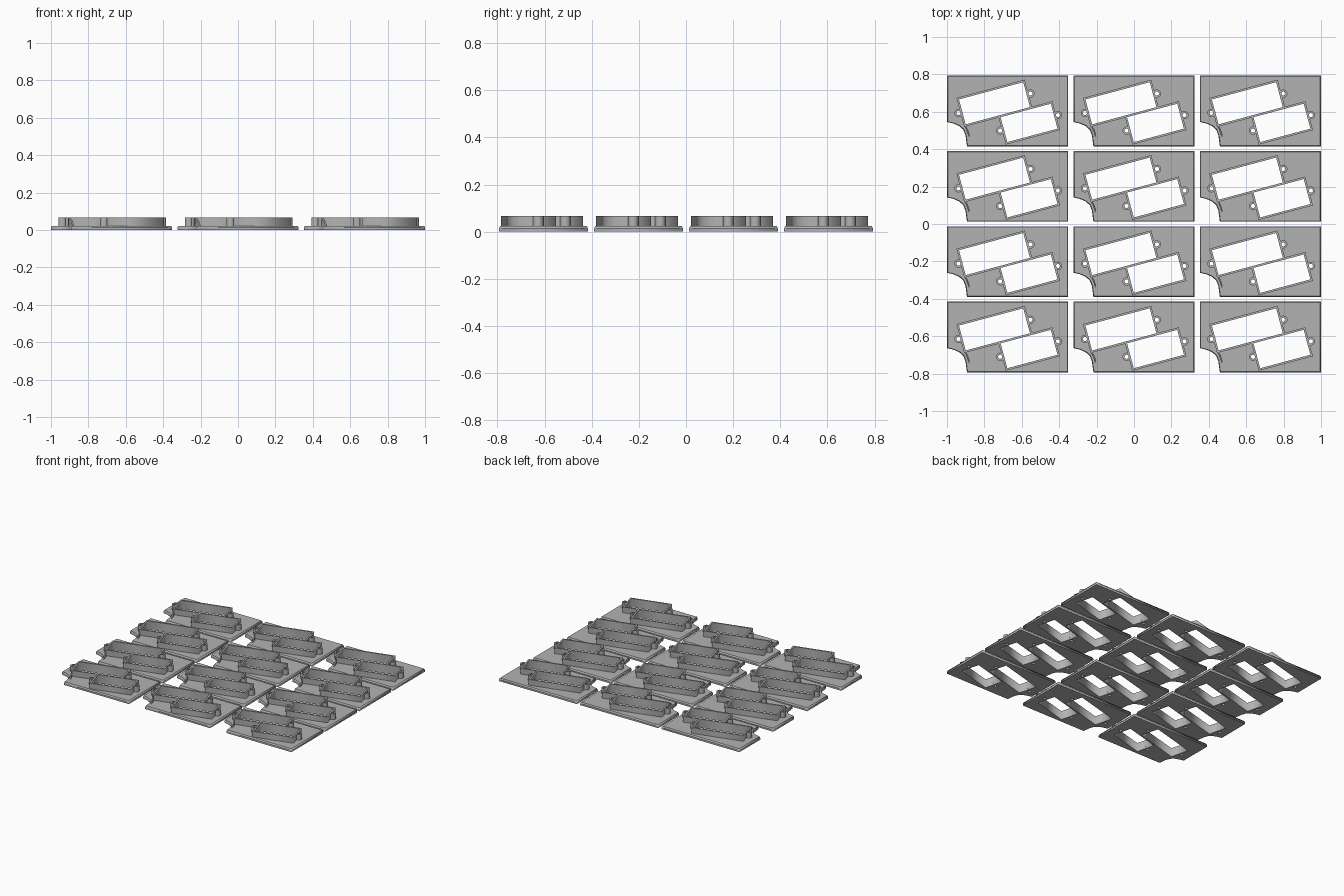
import bpy
from math import sin, cos, pi, radians
from mathutils import Vector, Matrix

cube = bpy.data.objects.get("Cube")
if cube:
    bpy.data.objects.remove(cube)

grey = bpy.data.materials.new("matte_grey")
grey.use_nodes = True
colour = (0.45, 0.45, 0.45, 1)
grey.diffuse_color = colour
grey.node_tree.nodes["Principled BSDF"].inputs["Base Color"].default_value = colour

PLATE_MID, PLATE_TOP, WALL_TOP = 0.013, 0.023, 0.066
WALL = 0.011
TILT = Matrix.Rotation(radians(15), 2)


def slab(name, loops, z0, z1, shape=None):
    """Extruded flat mesh; inner loops become holes. shape() may move top vertices."""
    curve = bpy.data.curves.new(name, 'CURVE')
    curve.dimensions = '2D'
    curve.fill_mode = 'BOTH'
    curve.extrude = (z1 - z0) / 2
    for loop in loops:
        spline = curve.splines.new('POLY')
        spline.points.add(len(loop) - 1)
        for point, (x, y) in zip(spline.points, loop):
            point.co = (x, y, 0, 1)
        spline.use_cyclic_u = True
    temp = bpy.data.objects.new(name, curve)
    mesh = bpy.data.meshes.new_from_object(temp)
    bpy.data.objects.remove(temp)
    bpy.data.curves.remove(curve)
    mid = (z0 + z1) / 2
    for v in mesh.vertices:
        v.co.z += mid
        if shape and v.co.z > mid:
            shape(v.co)
    mesh.materials.clear()
    mesh.materials.append(grey)
    mesh.name = name
    return mesh


def rect(centre, half_x, half_y):
    corners = ((-1, -1), (1, -1), (1, 1), (-1, 1))
    return [Vector(centre) + TILT @ Vector((sx * half_x, sy * half_y)) for sx, sy in corners]


def circle(centre, radius, sides=20):
    return [(centre[0] + radius * cos(2 * pi * i / sides),
             centre[1] + radius * sin(2 * pi * i / sides)) for i in range(sides)]


# Plate outline with the curved cutaway at the front left corner
outline = [(-0.324, 0.189), (-0.324, -0.059), (-0.29, -0.067), (-0.26, -0.08),
           (-0.237, -0.1), (-0.225, -0.13), (-0.217, -0.189), (0.324, -0.189), (0.324, 0.189)]

# Two tilted windows: centre, half length, half width
windows = [((-0.07, 0.041), 0.178, 0.069), ((0.115, -0.064), 0.139, 0.069)]
bosses = [Vector(c) + TILT @ Vector((s * (hx + 0.021), 0))
          for c, hx, hy in windows for s in (-1, 1)]
holes = [rect(*w) for w in windows] + [circle(b, 0.011) for b in bosses]


def chamfer(co):
    if any(abs(co.x - x) + abs(co.y - y) < 0.0001 for x, y in outline):
        co.x *= 0.985
        co.y *= 0.975


def slope_down(co):
    t = min(1, max(0, (-0.078 - co.y) / 0.062))
    co.z = WALL_TOP + (PLATE_TOP + 0.002 - WALL_TOP) * t


parts = [slab("plate_base", [outline] + holes, 0, PLATE_MID),
         slab("plate_top", [outline] + holes, PLATE_MID, PLATE_TOP, chamfer)]

# Raised walls around each window
for label, (c, hx, hy) in zip(("upper", "lower"), windows):
    loops = [rect(c, hx + WALL, hy + WALL), rect(c, hx, hy)]
    parts.append(slab(label + "_window_wall", loops, PLATE_MID, WALL_TOP))

# Screw bosses at the window ends
for b in bosses:
    parts.append(slab("screw_boss", [circle(b, 0.022), circle(b, 0.011)], PLATE_MID, WALL_TOP))

# Sloping rib beside the cutaway
spine = [(-0.234, -0.078), (-0.222, -0.097), (-0.214, -0.118), (-0.209, -0.14)]
rib = spine + [(x + 0.008, y + 0.002) for x, y in reversed(spine)]
parts.append(slab("cutaway_rib", [rib], PLATE_MID, WALL_TOP, slope_down))

# Grid of identical panels
for col in range(3):
    for row in range(4):
        for mesh in parts:
            obj = bpy.data.objects.new(mesh.name, mesh)
            obj.location = ((col - 1) * 0.676, (row - 1.5) * 0.403, 0)
            bpy.context.collection.objects.link(obj)
